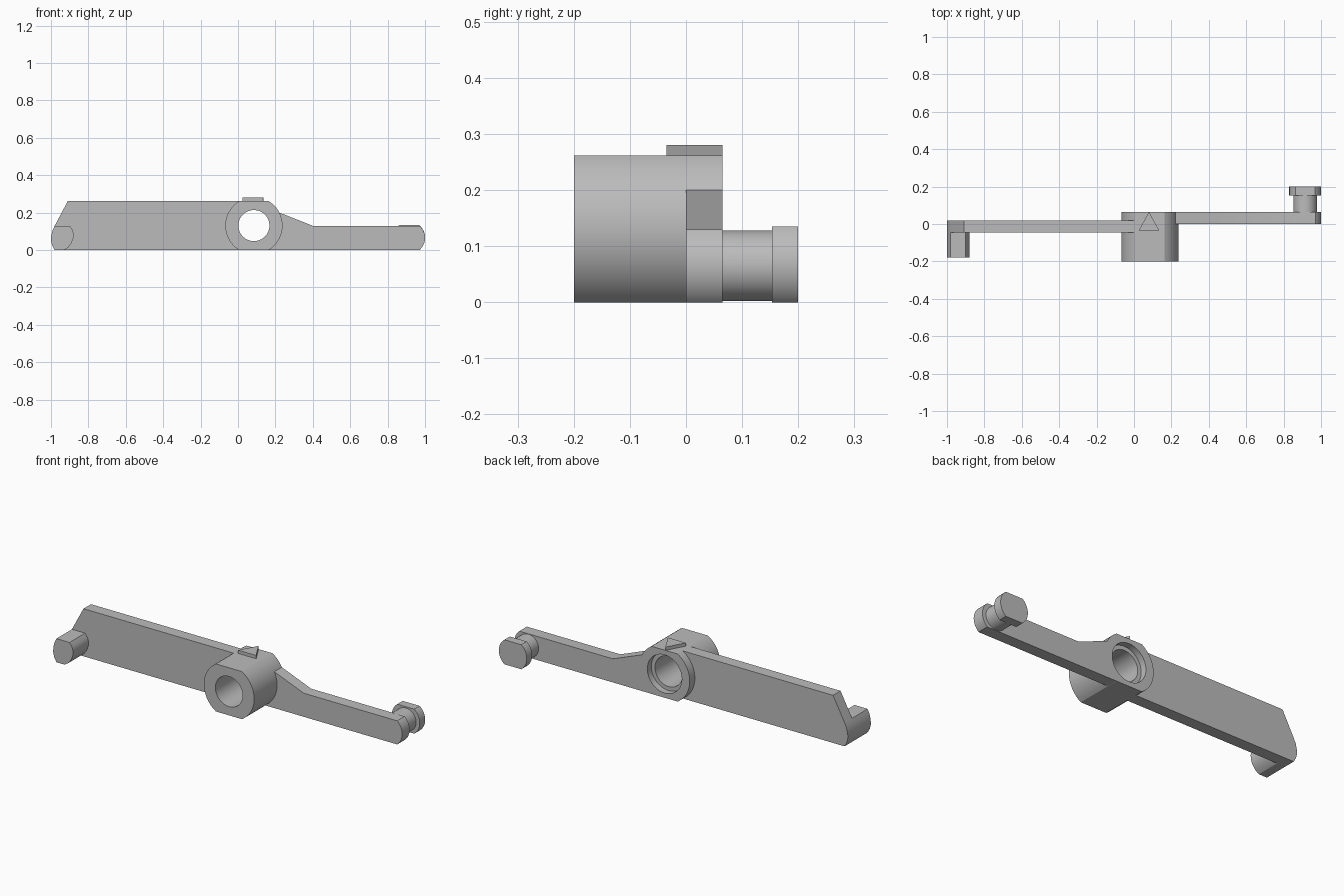
import bpy, bmesh, math

cube = bpy.data.objects.get("Cube")
if cube:
    bpy.data.objects.remove(cube, do_unlink=True)

grey = bpy.data.materials.new("light grey")
grey.use_nodes = True
colour = (0.5, 0.5, 0.5, 1)
grey.diffuse_color = colour
grey.node_tree.nodes["Principled BSDF"].inputs["Base Color"].default_value = colour


def prism(name, profile, start, end, axis="y"):
    """Extrude an x-z profile along y, or an x-y profile along z."""
    bm = bmesh.new()
    place = (lambda a, b: (a, start, b)) if axis == "y" else (lambda a, b: (a, b, start))
    face = bm.faces.new([bm.verts.new(place(a, b)) for a, b in profile])
    new = bmesh.ops.extrude_face_region(bm, geom=[face])["geom"]
    shift = (0, end - start, 0) if axis == "y" else (0, 0, end - start)
    bmesh.ops.translate(bm, vec=shift, verts=[v for v in new if isinstance(v, bmesh.types.BMVert)])
    bmesh.ops.recalc_face_normals(bm, faces=bm.faces)
    mesh = bpy.data.meshes.new(name)
    bm.to_mesh(mesh)
    bm.free()
    mesh.materials.append(grey)
    obj = bpy.data.objects.new(name, mesh)
    bpy.context.collection.objects.link(obj)
    return obj


def arc(cx, cz, r, a0, a1, n=24):
    return [(cx + r * math.cos(a0 + (a1 - a0) * i / n),
             cz + r * math.sin(a0 + (a1 - a0) * i / n)) for i in range(n + 1)]


def flatted(cx, cz, r, half):
    """Circle with its top and bottom cut flat."""
    a = math.asin(half / r)
    return arc(cx, cz, r, -a, a) + arc(cx, cz, r, math.pi - a, math.pi + a)


def circle(cx, cz, r):
    return arc(cx, cz, r, 0, math.tau, 64)[:-1]


def select(obj):
    bpy.ops.object.select_all(action="DESELECT")
    obj.select_set(True)
    bpy.context.view_layer.objects.active = obj


HX, HZ = 0.085, 0.131

# Pivot hub with a through bore and a wider recess at the back
hub = prism("pivot_hub", flatted(HX, HZ, 0.153, HZ), -0.2, 0.065)
for radius, y0, y1 in ((0.083, -0.3, 0.2), (0.105, 0.03, 0.2)):
    cutter = prism("bore_cutter", circle(HX, HZ, radius), y0, y1)
    cutter.hide_render = True
    mod = hub.modifiers.new("bore", "BOOLEAN")
    mod.object, mod.operation, mod.solver = cutter, "DIFFERENCE", "EXACT"
    select(hub)
    bpy.ops.object.modifier_apply(modifier=mod.name)
    bpy.data.objects.remove(cutter, do_unlink=True)

# Rounded end shared by the wide plate and its peg
end_left = [(-0.98, 0.13), (-0.992, 0.105), (-0.999, 0.075), (-1, 0.05), (-0.994, 0.025), (-0.98, 0)]
end_right = [(-0.93, 0), (-0.906, 0.016), (-0.889, 0.04), (-0.88, 0.065), (-0.879, 0.09),
             (-0.886, 0.11), (-0.9, 0.13)]
plate = prism("wide_plate", [(-0.91, 0.262)] + end_left + [(0.008, 0), (-0.03, HZ), (0.008, 0.262)],
              -0.045, 0.02)
peg = prism("front_peg", end_left + end_right, -0.18, -0.04)

# Narrow arm, sloping down from the hub to a rounded tip
KX, KZ = 0.915, 0.065
tip = math.asin(KZ / 0.085)
arm = prism("narrow_arm", [(0.166, 0)] + arc(KX, KZ, 0.085, -tip, tip)
            + [(0.4, 0.13), (0.222, 0.2), (0.2, 0.2), (0.2, 0.065)], 0, 0.065)

# Button on the back of the arm tip
neck = prism("button_neck", circle(KX, KZ, 0.063), 0.06, 0.16)
head = prism("button_head", flatted(KX, 0.0675, 0.085, 0.0675), 0.153, 0.2)

# Triangular pointer on top of the hub
prism("pointer", [(0.025, -0.035), (0.135, -0.035), (0.08, 0.065)], 0.255, 0.28, "z")

for obj in (hub, plate, peg, arm, neck, head):
    select(obj)
    bpy.ops.object.shade_smooth_by_angle(angle=math.radians(25))
